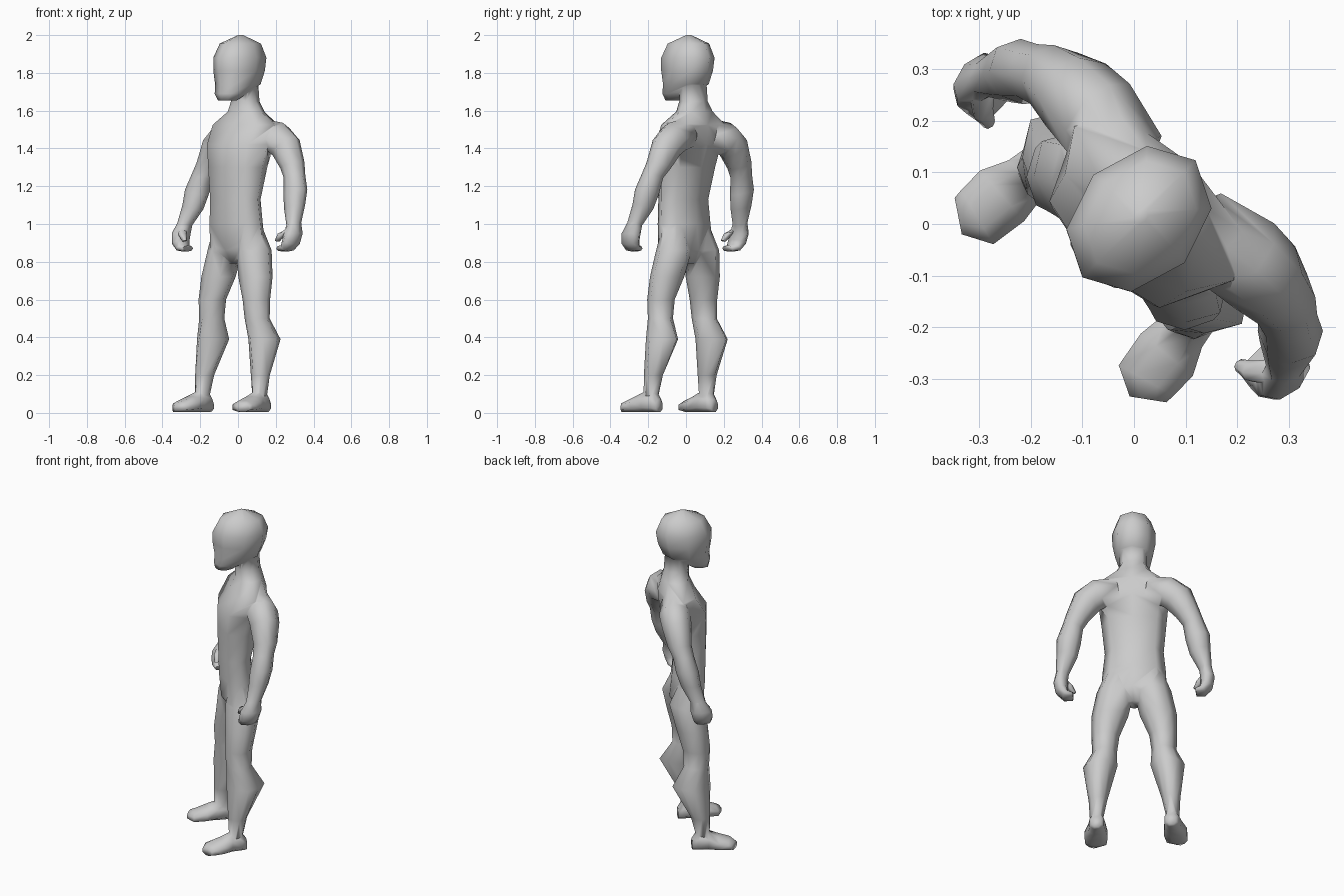
import bpy, bmesh
from math import radians, sin, cos, pi, sqrt

TURN = radians(-44)          # the figure stands turned towards its right
SIDES = 8
FLOOR = 0.006

skin = bpy.data.materials.new("plain grey")
skin.diffuse_color = (0.6, 0.6, 0.6, 1)


def loft(name, rings, side=1, upright=False):
    """Skin a tube over rings of (x, y, z, half width, half depth, tilt, fullness).
    Fullness places the diagonal corners: 0.5 is a diamond, 0.71 an ellipse.
    Level rings tilt about y; upright rings stand in xz and turn about z."""
    bm = bmesh.new()
    loops = []
    for x, y, z, a, b, tilt, full in rings:
        t = radians(tilt)
        loop = []
        for i in range(SIDES):
            ang = 2 * pi * (i + (0.5 if upright else 0)) / SIDES
            grow = 1 / cos(pi / SIDES) if upright else (full * sqrt(2) if i % 2 else 1)
            p, q = a * cos(ang) * grow, b * sin(ang) * grow
            if upright:
                co = (x + p * cos(t), y + p * sin(t), max(FLOOR, z + q))
            else:
                co = (x + p * cos(t), y + q, z + p * sin(t))
            loop.append(bm.verts.new((co[0] * side, co[1], co[2])))
        loops.append(loop)
    for lo, hi in zip(loops, loops[1:]):
        for i in range(SIDES):
            j = (i + 1) % SIDES
            bm.faces.new((lo[i], lo[j], hi[j], hi[i]))
    bm.faces.new(loops[0])
    bm.faces.new(loops[-1])
    bmesh.ops.recalc_face_normals(bm, faces=bm.faces)
    mesh = bpy.data.meshes.new(name)
    bm.to_mesh(mesh)
    bm.free()
    mesh.materials.append(skin)
    ob = bpy.data.objects.new(name, mesh)
    bpy.context.collection.objects.link(ob)
    return ob


# trunk from crotch to the neck
body = loft("body", [
    (0, 0.000, 0.79, 0.05, 0.045, 0, 0.71),
    (0, 0.000, 0.86, 0.185, 0.095, 0, 0.74),
    (0, -0.014, 1.00, 0.178, 0.094, 0, 0.73),
    (0, -0.020, 1.13, 0.165, 0.092, 0, 0.73),
    (0, -0.002, 1.30, 0.182, 0.116, 0, 0.74),
    (0, 0.018, 1.42, 0.198, 0.134, 0, 0.75),
    (0, 0.056, 1.525, 0.215, 0.105, 0, 0.76),
    (0, 0.062, 1.595, 0.110, 0.080, 0, 0.72),
    (0, 0.055, 1.65, 0.078, 0.072, 0, 0.71),
    (0, 0.045, 1.78, 0.075, 0.072, 0, 0.71),
])

# head, with the jaw reaching forwards
parts = [loft("head", [
    (0, -0.080, 1.655, 0.048, 0.050, 0, 0.74),
    (0, -0.055, 1.69, 0.083, 0.082, 0, 0.73),
    (0, -0.001, 1.74, 0.105, 0.132, 0, 0.72),
    (0, 0.008, 1.81, 0.120, 0.152, 0, 0.71),
    (0, 0.014, 1.88, 0.123, 0.158, 0, 0.71),
    (0, 0.018, 1.955, 0.096, 0.122, 0, 0.71),
    (0, 0.020, 2.00, 0.012, 0.015, 0, 0.71),
])]

for s in (1, -1):
    # arms, from the shoulder to the wrist
    parts.append(loft("arm", [
        (0.08, 0.085, 1.475, 0.085, 0.075, 80, 0.71),
        (0.195, 0.100, 1.450, 0.094, 0.090, 65, 0.68),
        (0.255, 0.102, 1.405, 0.092, 0.084, 40, 0.66),
        (0.308, 0.096, 1.31, 0.069, 0.068, 20, 0.68),
        (0.338, 0.080, 1.255, 0.060, 0.060, 15, 0.68),
        (0.362, 0.062, 1.17, 0.070, 0.064, 15, 0.68),
        (0.374, 0.044, 1.09, 0.060, 0.056, 15, 0.69),
        (0.403, 0.010, 1.00, 0.040, 0.042, 15, 0.71),
    ], s))
    # hands: palm with fingers curled inwards, and a thumb
    parts.append(loft("hand", [
        (0.398, 0.014, 1.015, 0.036, 0.038, 15, 0.71),
        (0.412, -0.006, 0.95, 0.040, 0.060, 0, 0.71),
        (0.406, -0.016, 0.905, 0.037, 0.057, -20, 0.72),
        (0.384, -0.021, 0.874, 0.024, 0.051, -50, 0.74),
        (0.345, -0.026, 0.870, 0.016, 0.040, -80, 0.74),
    ], s))
    parts.append(loft("thumb", [
        (0.393, -0.018, 0.975, 0.026, 0.026, 30, 0.71),
        (0.365, -0.045, 0.945, 0.020, 0.022, -20, 0.71),
        (0.340, -0.054, 0.910, 0.012, 0.014, -20, 0.71),
    ], s))
    # legs, from the hip to the ankle
    parts.append(loft("leg", [
        (0.090, 0.000, 0.97, 0.080, 0.065, 0, 0.68),
        (0.105, 0.012, 0.86, 0.105, 0.103, 0, 0.64),
        (0.136, -0.008, 0.72, 0.104, 0.090, 0, 0.66),
        (0.162, -0.028, 0.60, 0.078, 0.078, 0, 0.66),
        (0.167, -0.027, 0.50, 0.070, 0.072, 0, 0.66),
        (0.189, 0.006, 0.39, 0.096, 0.108, 0, 0.59),
        (0.205, -0.042, 0.20, 0.052, 0.054, 0, 0.67),
        (0.211, -0.054, 0.09, 0.040, 0.040, 0, 0.69),
    ], s))
    # feet, from heel to toes
    parts.append(loft("foot", [
        (0.210, 0.006, 0.036, 0.026, 0.034, 0, 1),
        (0.210, -0.020, 0.050, 0.040, 0.058, 0, 1),
        (0.213, -0.080, 0.052, 0.048, 0.060, 0, 1),
        (0.222, -0.138, 0.040, 0.065, 0.046, 5, 1),
        (0.228, -0.202, 0.030, 0.061, 0.034, 15, 1),
        (0.256, -0.226, 0.026, 0.036, 0.024, 35, 1),
    ], s, upright=True))

# weld every part into one continuous skin
for part in parts:
    m = body.modifiers.new("weld " + part.name, 'BOOLEAN')
    m.operation, m.solver, m.object = 'UNION', 'EXACT', part
graph = bpy.context.evaluated_depsgraph_get()
welded = bpy.data.meshes.new_from_object(body.evaluated_get(graph))
body.modifiers.clear()
body.data = welded
for part in parts:
    bpy.data.objects.remove(part)

# tidy slivers along the seams so that the shading flows across them
bm = bmesh.new()
bm.from_mesh(welded)
bmesh.ops.remove_doubles(bm, verts=bm.verts, dist=0.008)
bmesh.ops.recalc_face_normals(bm, faces=bm.faces)
bm.to_mesh(welded)
bm.free()
welded.materials.clear()
welded.materials.append(skin)
for face in welded.polygons:
    face.material_index = 0

body.rotation_euler.z = TURN
body.select_set(True)
bpy.context.view_layer.objects.active = body
bpy.ops.object.shade_smooth_by_angle(angle=radians(85))
